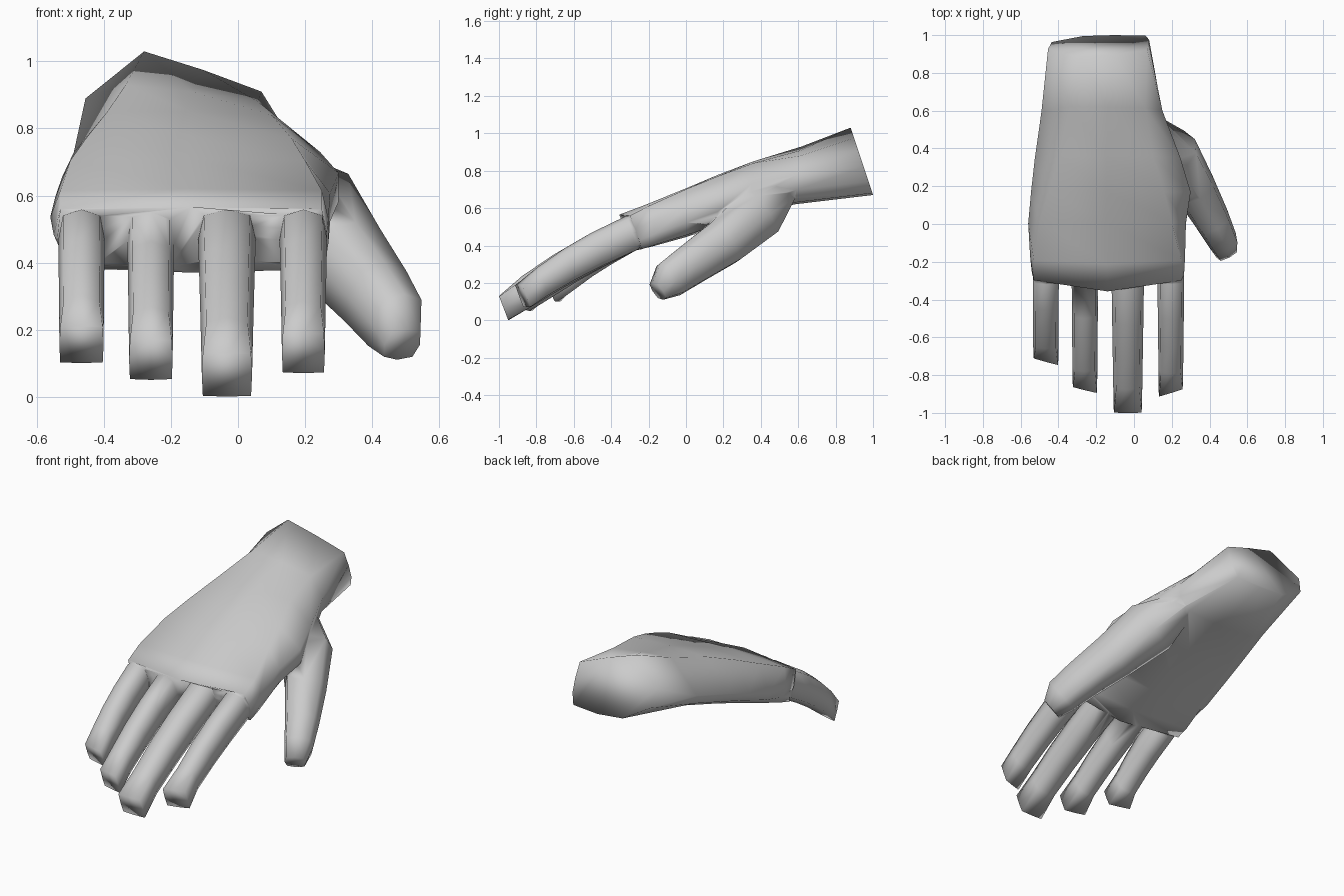
import bpy, bmesh
from mathutils import Vector

if "Cube" in bpy.data.objects:
    bpy.data.objects.remove(bpy.data.objects["Cube"])


def loft(name, rings):
    """Skin a list of equal-length point rings and cap both ends."""
    bm = bmesh.new()
    vs = [[bm.verts.new(p) for p in r] for r in rings]
    n = len(vs[0])
    for a, b in zip(vs, vs[1:]):
        for i in range(n):
            bm.faces.new((a[i], a[(i + 1) % n], b[(i + 1) % n], b[i]))
    bm.faces.new(vs[0])
    bm.faces.new(vs[-1])
    bmesh.ops.recalc_face_normals(bm, faces=bm.faces)
    me = bpy.data.meshes.new(name)
    bm.to_mesh(me)
    bm.free()
    ob = bpy.data.objects.new(name, me)
    bpy.context.collection.objects.link(ob)
    return ob


def palm_ring(xl, xr, tl, tr, bl, br, yt, yb, ztl, ztr, zb, fl, arch=0):
    """Tilted cross-section of the palm or wrist; arch bows it forward."""
    h = max(ztl, ztr) - zb
    pts = [(xl, zb + fl * (ztl - zb)), (tl, ztl), ((tl + tr) / 2, (ztl + ztr) / 2 + .005),
           (tr, ztr), (xr, zb + .62 * (ztr - zb)), (xr, zb + .3 * (ztr - zb)),
           (br, zb + .01), ((bl + br) / 2, zb), (bl, zb + .015), (xl + .02, zb + fl * h * .5)]
    xm, hw = (xl + xr) / 2, (xr - xl) / 2
    return [(x, yb + (z - zb) / h * (yt - yb) - arch * (.5 - ((x - xm) / hw) ** 2), z)
            for x, z in pts]


# palm and wrist
palm = loft("hand", [palm_ring(*r) for r in (
    (-.455, .08, -.28, .07, -.27, .06, .88, 1.0, 1.03, .91, .67, .61),
    (-.49, .15, -.335, .06, -.38, .08, .62, .58, .93, .88, .62, .35),
    (-.525, .245, -.39, .10, -.42, .16, .36, .34, .85, .84, .55, .35),
    (-.545, .30, -.45, .16, -.46, .22, .17, .17, .775, .77, .50, .35),
    (-.56, .275, -.50, .20, -.50, .23, .01, .0, .705, .705, .445, .35),
    (-.55, .27, -.53, .25, -.53, .25, -.2, -.17, .615, .615, .395, .4, .02),
    (-.54, .265, -.53, .25, -.53, .25, -.325, -.26, .56, .56, .37, .5, .06))])

# fingers: x, half widths at root and tip, tip top and bottom (y, z), tip slant
OCT = [(1, 0), (.8, .8), (0, 1), (-.8, .8), (-1, 0), (-.8, -.8), (0, -1), (.8, -.8)]


def finger(name, x, w0, w1, top, bot, slant):
    rt, rb = Vector((-.32, .558)), Vector((-.26, .378))
    top, bot = Vector(top), Vector(bot)
    rings = []
    for t, bt, bb in ((-.25, -.09, .03), (0, 0, 0), (.3, .025, .01), (.55, .032, .012),
                      (.8, .025, .005), (1, 0, 0)):
        a = rt.lerp(top, t) + Vector((-bt * .5, bt * .85))
        b = rb.lerp(bot, t) + Vector((-bb * .5, bb * .85))
        c, d = (a + b) / 2, (a - b) / 2
        w = w0 + (w1 - w0) * t if t >= 0 else w0 * .85
        ring = []
        for u, v in OCT:
            if t == 1:  # squarer tip
                u, v = (u * 1.2, v * 1.2) if abs(u) == .8 else (u, v)
            p = c + d * v
            ring.append((x + w * u, p.x + (slant * u if t == 1 else 0), p.y))
        rings.append(ring)
    return loft(name, rings)


parts = [
    finger("index_finger", .195, .071, .064, (-.895, .19), (-.85, .07), .02),
    finger("middle_finger", -.033, .086, .075, (-1, .13), (-.95, 0), 0),
    finger("ring_finger", -.26, .07, .065, (-.88, .17), (-.835, .05), -.016),
    finger("little_finger", -.467, .069, .066, (-.73, .21), (-.685, .10), -.018),
]

# thumb: centre, side radius and vertical radius along its path
path = [(.07, .53, .70, .07, .07), (.195, .38, .57, .145, .145), (.315, .2, .415, .115, .13),
        (.41, .03, .3, .095, .115), (.468, -.085, .22, .08, .105), (.49, -.15, .155, .06, .055)]
axis = Vector((.4, -.75, -.6)).normalized()
side = axis.cross(Vector((0, 0, 1))).normalized()
up = side.cross(axis)
parts.append(loft("thumb", [
    [Vector((x, y, z)) + side * (u * rs) + up * (v * ru) for u, v in OCT]
    for x, y, z, rs, ru in path]))

# fuse into one skin
bpy.context.view_layer.objects.active = palm
palm.select_set(True)
for p in parts:
    m = palm.modifiers.new("fuse", "BOOLEAN")
    m.operation, m.solver, m.object = "UNION", "EXACT", p
    bpy.ops.object.modifier_apply(modifier=m.name)
    bpy.data.objects.remove(p)
bpy.ops.object.shade_smooth()
